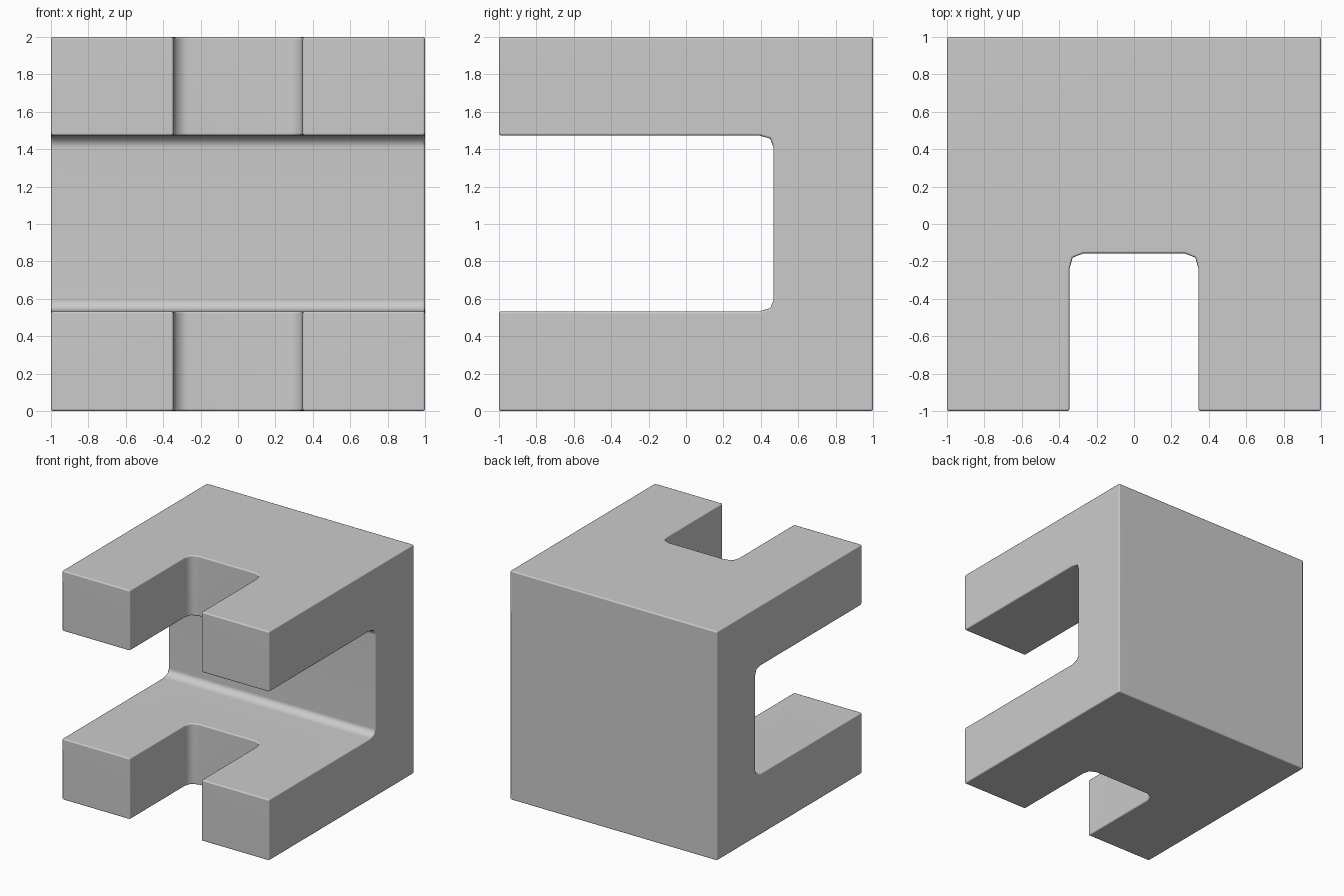
import bpy, bmesh
from mathutils import Vector

if "Cube" in bpy.data.objects:
    bpy.data.objects.remove(bpy.data.objects["Cube"])


def prism(name, points, depth):
    """Extrude a closed 3D outline along the depth vector."""
    bm = bmesh.new()
    face = bm.faces.new([bm.verts.new(p) for p in points])
    ext = bmesh.ops.extrude_face_region(bm, geom=[face])
    verts = [g for g in ext["geom"] if isinstance(g, bmesh.types.BMVert)]
    bmesh.ops.translate(bm, verts=verts, vec=Vector(depth))
    bmesh.ops.recalc_face_normals(bm, faces=bm.faces)
    mesh = bpy.data.meshes.new(name)
    bm.to_mesh(mesh)
    bm.free()
    obj = bpy.data.objects.new(name, mesh)
    bpy.context.collection.objects.link(obj)
    return obj


# C-shaped block: side profile (y, z) swept across x, with filleted inner corners
side = [(-1, 0), (1, 0), (1, 2), (-1, 2),
        (-1, 1.473), (0.39, 1.473), (0.45, 1.457), (0.467, 1.41),
        (0.467, 0.59), (0.45, 0.55), (0.39, 0.533), (-1, 0.533)]
block = prism("slotted_block", [(-1, y, z) for y, z in side], (2, 0, 0))

# Vertical slot through both arms, with filleted back corners
half = [(0.345, -1.2), (0.345, -0.24), (0.328, -0.18), (0.27, -0.157)]
slot = half + [(-x, y) for x, y in reversed(half)]
cutter = prism("slot_cutter", [(x, y, -0.2) for x, y in slot], (0, 0, 2.4))
cutter.hide_render = True

cut = block.modifiers.new("slot", "BOOLEAN")
cut.operation = "DIFFERENCE"
cut.solver = "EXACT"
cut.object = cutter

# Slightly softened edges
bevel = block.modifiers.new("soft_edges", "BEVEL")
bevel.width = 0.012
bevel.segments = 2
bevel.limit_method = "ANGLE"
bevel.angle_limit = 1.3

# Bake the modifiers, then shade smooth with flat large faces
bpy.ops.object.select_all(action="DESELECT")
block.select_set(True)
bpy.context.view_layer.objects.active = block
bpy.ops.object.convert(target="MESH")
bpy.data.objects.remove(cutter)
bpy.ops.object.shade_smooth()
block.modifiers.new("flat_faces", "WEIGHTED_NORMAL").keep_sharp = True
